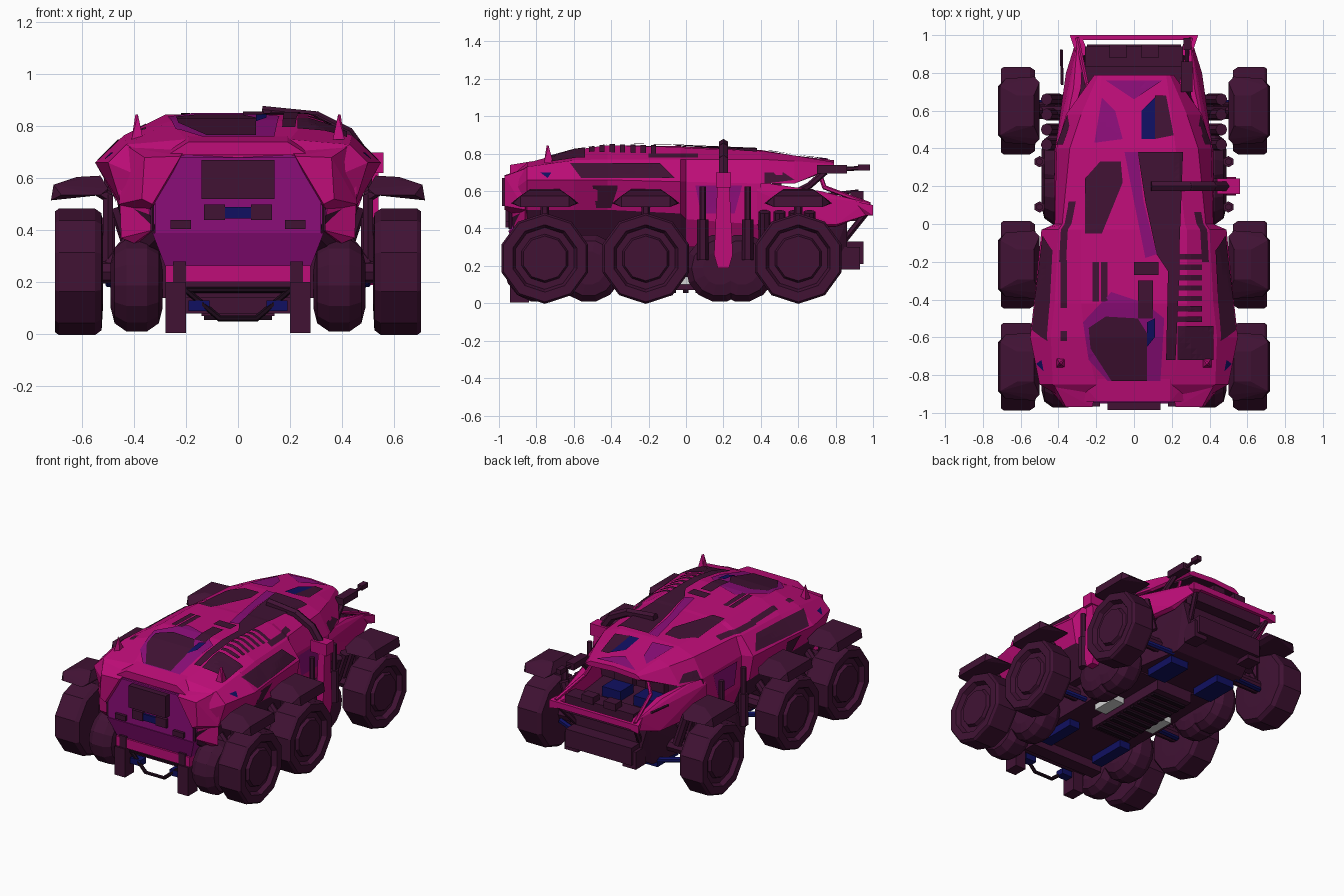
import bpy, bmesh, math
from mathutils import Vector, Matrix
from mathutils.bvhtree import BVHTree

if "Cube" in bpy.data.objects:
    bpy.data.objects.remove(bpy.data.objects["Cube"])

def mat(name, c):
    m = bpy.data.materials.new(name)
    m.diffuse_color = (*c, 1)
    m.use_nodes = True
    m.node_tree.nodes["Principled BSDF"].inputs["Base Color"].default_value = m.diffuse_color
    return m

MAG = mat("magenta paint", (0.52, 0.004, 0.19))
PLUM = mat("plum rubber", (0.052, 0.006, 0.034))
PUR = mat("purple paint", (0.26, 0.004, 0.19))
NAVY = mat("navy metal", (0.005, 0.005, 0.12))
GREY = mat("light grey panel", (0.65, 0.65, 0.65))
BLACK = mat("black metal", (0.012, 0.003, 0.01))
sv, sf = [], []          # shell surface that painted patches are projected on

def make(name, bm, mats, mirror=False):
    if mirror:
        d = bmesh.ops.duplicate(bm, geom=bm.verts[:] + bm.edges[:] + bm.faces[:])["geom"]
        bmesh.ops.scale(bm, vec=(-1, 1, 1), verts=[g for g in d if isinstance(g, bmesh.types.BMVert)])
    bmesh.ops.recalc_face_normals(bm, faces=bm.faces[:])
    me = bpy.data.meshes.new(name)
    bm.to_mesh(me)
    bm.free()
    for m in (mats if isinstance(mats, list) else [mats]):
        me.materials.append(m)
    ob = bpy.data.objects.new(name, me)
    bpy.context.collection.objects.link(ob)
    return ob

def hull(name, pts, m, mirror=False):
    bm = bmesh.new()
    for p in pts:
        bm.verts.new(p)
    r = bmesh.ops.convex_hull(bm, input=bm.verts[:])
    bmesh.ops.delete(bm, geom=list({v for v in r["geom_interior"] + r["geom_unused"]
                                    if isinstance(v, bmesh.types.BMVert)}), context="VERTS")
    bmesh.ops.dissolve_limit(bm, angle_limit=0.02, verts=bm.verts[:], edges=bm.edges[:])
    return make(name, bm, m, mirror)

def box(name, x, y, z, m, mirror=False):
    return hull(name, [(a, b, c) for a in x for b in y for c in z], m, mirror)

def beam(name, path, r, m, mirror=False, sides=6):
    bm = bmesh.new()
    for p, q in zip(path, path[1:]):
        p, q = Vector(p), Vector(q)
        M = Matrix.Translation((p + q) / 2) @ (q - p).to_track_quat("Z", "Y").to_matrix().to_4x4()
        bmesh.ops.create_cone(bm, cap_ends=True, segments=sides, radius1=r, radius2=r,
                              depth=(q - p).length + r * 0.6, matrix=M)
    return make(name, bm, m, mirror)

def loft(name, sections, mats, rule, caps=(0, 0), shell=False):
    """Mirrored half cross-sections joined along y; rule(row, y) gives the material."""
    bm, rings = bmesh.new(), []
    for y, pts in sections:
        ring = pts + [(-x, z) for x, z in reversed(pts) if x > 1e-6]
        rings.append([bm.verts.new((x, y, z)) for x, z in ring])
    n = len(rings[0])
    for j in range(len(rings) - 1):
        for i in range(n):
            k = (i + 1) % n
            f = bm.faces.new((rings[j][i], rings[j][k], rings[j + 1][k], rings[j + 1][i]))
            f.material_index = rule(min(i, n - 1 - i), sections[j][0])
    for ring, c in zip((rings[0], rings[-1]), caps):
        bm.faces.new(ring).material_index = c
    if shell:
        bm.verts.index_update()
        o = len(sv)
        sv.extend(v.co.copy() for v in bm.verts)
        sf.extend([v.index + o for v in f.verts] for f in bm.faces)
    return make(name, bm, mats)

def lathe(bm, profile, x, y, z, n, turn=0.0):
    """Wheel turned round an axle along x; profile is (x offset, radius)."""
    rings = []
    for px, r in profile:
        if r == 0:
            rings.append([bm.verts.new((x + px, y, z))] * n)
        else:
            rings.append([bm.verts.new((x + px, y + r * math.cos(t), z + r * math.sin(t)))
                          for t in (2 * math.pi * (i + turn) / n for i in range(n))])
    for a, b in zip(rings, rings[1:]):
        for i in range(n):
            k = (i + 1) % n
            bm.faces.new(list(dict.fromkeys((a[i], a[k], b[k], b[i]))))

# Armoured main shell
loft("main_shell", [
    (-0.93, [(0, .68), (.20, .69), (.33, .67), (.36, .60), (.34, .46), (.30, .38)]),
    (-0.85, [(0, .75), (.20, .75), (.43, .73), (.50, .66), (.45, .50), (.36, .32)]),
    (-0.60, [(0, .82), (.26, .82), (.44, .765), (.55, .66), (.46, .50), (.36, .30)]),
    (-0.42, [(0, .845), (.28, .845), (.42, .77), (.53, .66), (.46, .50), (.36, .30)]),
    (-0.03, [(0, .84), (.28, .835), (.40, .77), (.49, .65), (.46, .48), (.36, .30)]),
    (0.00, [(0, .838), (.27, .83), (.38, .77), (.42, .65), (.42, .45), (.36, .30)]),
    (0.40, [(0, .82), (.22, .815), (.34, .77), (.41, .64), (.42, .42), (.34, .30)])],
    [MAG, PLUM, PUR], lambda r, y: 1 if r >= 4 and y < 0 or r == 5 else 0, (2, 1), True)

# Cockpit canopy with open windscreen
loft("canopy", [
    (0.40, [(0, .82), (.22, .815), (.34, .77), (.41, .64), (.38, .64), (.30, .74), (0, .76)]),
    (0.58, [(0, .79), (.20, .79), (.28, .76), (.36, .64), (.33, .64), (.25, .73), (0, .75)]),
    (0.79, [(0, .765), (.17, .755), (.19, .745), (.21, .73), (.19, .72), (.16, .72), (0, .73)])],
    [MAG, PLUM], lambda r, y: 1 if r > 3 else 0, (1, 0), True)

# Nose: side panels, forward corners, front bar
hull("nose_side_panel", [(.42, .38, .42), (.42, .38, .60), (.39, .38, .65), (.36, .38, .42), (.32, .72, .60),
     (.36, .80, .42), (.33, .80, .41), (.28, .72, .60), (.30, .96, .54), (.31, .96, .47), (.27, .96, .53)], MAG, True)
hull("nose_corner", [(.24, .90, .545), (.26, .90, .47), (.30, .88, .55), (.34, 1, .525), (.34, 1, .47),
     (.28, 1, .52), (.28, 1, .48)], MAG, True)
box("nose_bar", (-.33, .33), (.975, 1.0), (.485, .525), MAG)
beam("canopy_rail", [(.19, .70, .74), (.25, .74, .62), (.30, .98, .53)], .012, MAG, True)
beam("nose_strut", [(.29, .96, .48), (.24, .84, .33)], .018, PLUM, True)
box("front_bumper", (-.25, .25), (.84, .95), (.21, .33), PLUM)
box("bumper_end", (.17, .27), (.82, .93), (.18, .30), PLUM, True)
# Cockpit interior
hull("cockpit_tub", [(x * s, y, z) for s in (-1, 1) for x, y, z in
     [(.35, .38, .46), (.33, .38, .15), (.31, .86, .45), (.24, .86, .22), (.27, .75, .15)]], PLUM)
box("dashboard", (-.26, .26), (.83, .94), (.44, .56), PLUM)
box("dash_block", (.04, .13), (.88, .95), (.55, .60), PLUM, True)
box("seat", (.05, .19), (.50, .64), (.45, .52), NAVY, True)
box("seat_back", (.05, .19), (.46, .51), (.50, .70), PLUM, True)
box("cockpit_back_panel", (-.33, -.22), (.405, .412), (.50, .62), GREY)

# Chassis and belly
box("chassis", (-.30, .30), (-.86, .40), (.14, .42), PLUM)
box("belly_pan", (-.14, .14), (-.25, .40), (.07, .15), PLUM)
box("belly_light_panel", (.15, .24), (-.10, .08), (.10, .14), GREY, True)
for i in range(9):
    box("belly_slat", (-.13, .13), (-.22 + i * .068, -.19 + i * .068), (.055, .072), BLACK)
box("navy_subframe", (.17, .25), (-.62, -.34), (.09, .16), NAVY, True)
box("navy_front_subframe", (.12, .26), (.45, .68), (.10, .17), NAVY, True)
box("belly_cross_member", (-.28, .28), (-.75, -.66), (.08, .15), PLUM)
box("tow_foot", (.20, .28), (-.94, -.84), (.005, .20), PLUM, True)
box("tow_foot_arm", (.20, .25), (-.93, -.82), (.17, .28), PLUM, True)
box("tow_link", (.11, .19), (-.90, -.84), (.09, .13), NAVY, True)
beam("tow_frame", [(-.2, -.88, .17), (.2, -.88, .17), (.07, -.9, .06), (-.07, -.9, .06), (-.2, -.88, .17)], .012, BLACK)

# Large outer wheels, axles and mudguards
AXLES = (-.755, -.215, .60)
bm = bmesh.new()
for y in AXLES:
    lathe(bm, [(-.10, 0), (-.10, .14), (-.095, .225), (-.07, .243), (.07, .243), (.085, .232), (.085, .18),
               (.055, .165), (.055, .13), (.075, .12), (.075, 0)], .62, y, .24, 10, .5)
make("outer_wheels", bm, PLUM, True)
for y in AXLES:
    beam("axle", [(.24, y, .24), (.56, y, .24)], .045, PLUM, True, 8)
    beam("suspension_link", [(.26, y + .1, .16), (.50, y + .04, .20)], .018, NAVY, True)
    beam("suspension_spring", [(.34, y, .44), (.49, y, .27)], .03, PLUM, True, 8)
    hull("mudguard", [(x, y + s * d, z) for s in (-1, 1) for x, d, z in
         [(.53, .08, .61), (.62, .08, .605), (.50, .15, .56), (.50, .15, .60 - .05), (.71, .13, .575),
          (.72, .13, .515), (.53, .18, .535), (.68, .17, .535)]], PLUM, True)
    beam("mudguard_stalk", [(.55, y, .56), (.50, y, .53), (.50, y, .26)], .022, PLUM, True)

# Small round inner wheels
bm = bmesh.new()
for y in (-.79, -.52, .18, .30):
    lathe(bm, [(-.10, 0), (-.10, .09), (-.085, .15), (-.04, .182), (.04, .182), (.085, .15), (.10, .09), (.10, 0)],
          .39, y, .188, 14)
make("inner_wheels", bm, PLUM, True)

# Front shock housings along the cockpit sides
for y in (.42, .50, .58, .66):
    beam("shock_housing", [(.40, y, .30), (.46, y, .48)], .032, PLUM, True, 8)

# Rear end: corner pods, hatch, lights and storage box
hull("rear_corner_pod", [(.20, -.86, .72), (.42, -.86, .72), (.46, -.86, .50), (.22, -.97, .685), (.36, -.97, .68),
     (.37, -.97, .52), (.33, -.97, .50), (.34, -.86, .44)], MAG, True)
hull("rear_lip", [(x * s, y, z) for s in (-1, 1) for x, y, z in
     [(.27, -.94, .69), (.19, -.94, .74), (.19, -.82, .76), (.30, -.82, .70)]], MAG)
hull("rear_post", [(.33, -.90, .66), (.46, -.86, .66), (.45, -.86, .37), (.40, -.86, .35), (.33, -.92, .40),
     (.34, -.80, .36)], MAG, True)
box("rear_hatch", (-.32, .32), (-.945, -.90), (.39, .68), PUR)
hull("rear_lower_hatch", [(x * s, y, z) for s in (-1, 1) for x, y, z in
     [(.33, -.95, .39), (.28, -.91, .26), (.33, -.84, .39), (.28, -.84, .26)]], PUR)
box("rear_sill", (-.28, .28), (-.925, -.84), (.20, .265), MAG)
box("rear_storage_box", (-.14, .14), (-.985, -.93), (.52, .67), PLUM)
box("rear_light", (.05, .13), (-.965, -.93), (.44, .50), PLUM, True)
box("rear_light_bar", (-.06, .06), (-.96, -.93), (.445, .49), NAVY)
box("rear_step", (.18, .26), (-.965, -.93), (.405, .44), PLUM, True)
beam("rear_hatch_edge", [(.33, -.94, .66), (.33, -.94, .40)], .008, PLUM, True)

# Roof pegs
hull("roof_peg", [(.365, -.76, .75), (.41, -.76, .75), (.365, -.71, .75), (.41, -.71, .75), (.385, -.745, .845),
     (.395, -.735, .845)], MAG, True)

# Side arm with pistons
beam("arm_roof_part", [(.10, .20, .85), (.30, .20, .83), (.42, .20, .77), (.50, .20, .66)], .028, PLUM)
hull("arm_side_part", [(x, y, z) for x in (.49, .54) for y, z in
     [(.17, .68), (.23, .68), (.18, .45), (.22, .45), (.15, .26), (.25, .26), (.17, .19), (.23, .19)]], MAG)
hull("arm_hub", [(x, y, z) for x in (.44, .56) for y, z in [(.16, .70), (.24, .70), (.16, .62), (.24, .62)]], MAG)
for y in (.09, .33):
    beam("side_piston", [(.50, y, .27), (.50, y, .62)], .018, PLUM, True)
    beam("side_piston_sleeve", [(.50, y, .24), (.50, y, .44)], .03, PLUM, True)

# Gun beside the cockpit
beam("gun_barrel", [(.28, .80, .715), (.28, .97, .725)], .012, PLUM)
box("gun_body", (.25, .31), (.70, .86), (.695, .74), PLUM)
box("gun_muzzle", (.262, .298), (.92, .985), (.71, .742), PLUM)
beam("gun_mount", [(.28, .74, .70), (.29, .66, .63), (.32, .60, .60)], .018, PLUM)
beam("sensor_rod", [(-.38, .74, .58), (-.385, .92, .60)], .009, PLUM)

# Painted patches laid on the shell
tree = BVHTree.FromPolygons(sv, sf)

def patch(name, pts, m, side=False, mirror=False, lift=.006, step=.03):
    bm = bmesh.new()
    bm.faces.new([bm.verts.new((a, b, 0)) for a, b in pts])
    for i in range(-33, 34):
        for no in ((1, 0, 0), (0, 1, 0)):
            bmesh.ops.bisect_plane(bm, geom=bm.verts[:] + bm.edges[:] + bm.faces[:],
                                   plane_co=Vector(no) * (i * step + .001), plane_no=no)
    bmesh.ops.triangulate(bm, faces=bm.faces[:])
    d = Vector((-1, 0, 0)) if side else Vector((0, 0, -1))
    for v in bm.verts[:]:
        o = Vector((2, v.co.x, v.co.y)) if side else Vector((v.co.x, v.co.y, 2))
        hit = tree.ray_cast(o, d)[0]
        if hit:
            v.co = hit - d * lift
        else:
            bm.verts.remove(v)
    make(name, bm, m, mirror)

patch("roof_purple_patch", [(-.27, -.52), (-.12, -.36), (.06, -.42), (.16, -.50), (.14, -.83), (-.14, -.83), (-.24, -.72)], PUR)
patch("roof_rear_dark_patch", [(-.24, -.55), (-.15, -.49), (.02, -.50), (.07, -.58), (.07, -.83), (-.12, -.83), (-.23, -.66)],
      PLUM, lift=.011)
patch("roof_left_dark_patch", [(-.26, .24), (-.18, .33), (-.07, .33), (-.06, .22), (-.17, -.05), (-.26, -.05)], PLUM)
patch("roof_dark_stripe", [(.02, .38), (.26, .38), (.24, -.14), (.24, -.28), (.22, -.72), (.17, -.72), (.18, -.25),
      (.12, -.16), (.06, .12)], PLUM, lift=.011)
patch("roof_purple_streak", [(-.05, .38), (.02, .38), (.05, .12), (.12, -.16), (.06, -.18), (.0, .12)], PUR)
patch("roof_hatch_patch", [(.0, -.20), (.13, -.20), (.13, -.27), (.0, -.27)], PLUM, lift=.014)
patch("roof_small_patch", [(.02, -.30), (.10, -.30), (.10, -.50), (.02, -.50)], PLUM, lift=.012)
patch("roof_navy_mark", [(.07, -.52), (.11, -.50), (.11, -.60), (.07, -.65)], NAVY, lift=.014)
patch("roof_right_dark_patch", [(.23, -.54), (.42, -.54), (.42, -.72), (.23, -.72)], PLUM)
patch("roof_left_slot", [(-.39, -.19), (-.355, -.19), (-.355, -.62), (-.39, -.62)], PLUM)
for x in (-.22, -.175):
    patch("roof_vent", [(x, -.20), (x + .035, -.20), (x + .035, -.41), (x, -.41)], PLUM)
for i in range(7):
    y = -.16 - i * .055
    patch("roof_ladder_slat", [(.23, y), (.36, y), (.36, y - .028), (.23, y - .028)], PLUM)
patch("canopy_left_window", [(-.21, .43), (-.06, .45), (-.10, .60), (-.17, .67)], PUR)
patch("canopy_right_window", [(.04, .45), (.11, .45), (.11, .67), (.04, .60)], NAVY)
patch("canopy_dark_window", [(.11, .45), (.21, .47), (.17, .68), (.11, .68)], PLUM)
patch("canopy_front_patch", [(-.15, .76), (.15, .76), (0, .66)], PUR)
patch("canopy_side_window", [(.42, .64), (.42, .70), (.52, .70), (.58, .66)], PLUM, True, True)
patch("side_dark_band", [(-.62, .75), (-.14, .75), (-.06, .67), (-.56, .67)], PLUM, True, True)
patch("side_long_slot", [(-.20, .80), (.12, .80), (.12, .78), (-.20, .78)], PLUM, True, True)
patch("side_lower_panel", [(-.50, .63), (-.36, .63), (-.40, .51), (-.48, .51)], PLUM, True, True)
patch("side_navy_mark", [(-.78, .70), (-.72, .70), (-.74, .67)], NAVY, True, True)
patch("side_door_panel", [(.05, .63), (.30, .63), (.26, .48), (.08, .48)], PUR, True, True)
